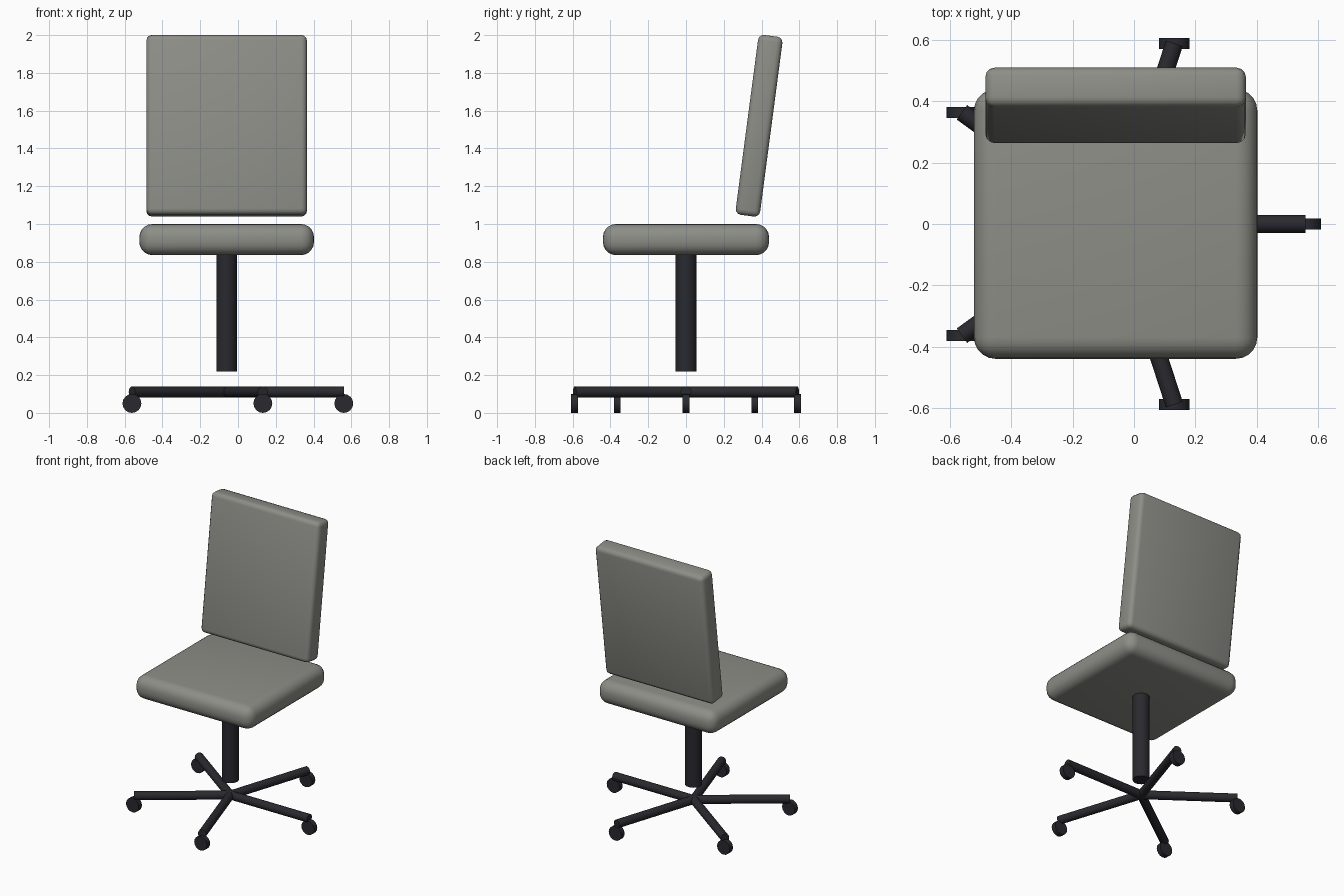
import bpy
from math import radians, cos, sin, pi

if "Cube" in bpy.data.objects:
    bpy.data.objects.remove(bpy.data.objects["Cube"])

CX = -0.06  # chair axis


def material(name, color):
    m = bpy.data.materials.new(name)
    m.diffuse_color = color
    m.use_nodes = True
    m.node_tree.nodes["Principled BSDF"].inputs["Base Color"].default_value = m.diffuse_color
    return m


fabric = material("grey_fabric", (0.27, 0.27, 0.245, 1))
dark = material("dark_metal", (0.022, 0.022, 0.028, 1))


def finish(ob, name, mat, angle=35):
    ob.name = name
    ob.data.materials.append(mat)
    bpy.ops.object.shade_smooth_by_angle(angle=radians(angle))
    return ob


def cushion(name, size, loc, tilt, bevel, segments):
    bpy.ops.mesh.primitive_cube_add(size=1)
    ob = bpy.context.object
    ob.scale = size
    bpy.ops.object.transform_apply(location=False, rotation=False, scale=True)
    mod = ob.modifiers.new("rounding", 'BEVEL')
    mod.width, mod.segments = bevel, segments
    bpy.ops.object.modifier_apply(modifier=mod.name)
    ob.location = loc
    ob.rotation_euler = (tilt, 0, 0)
    return finish(ob, name, fabric)


def cylinder(name, radius, depth, loc, rot=(0, 0, 0), sides=16):
    bpy.ops.mesh.primitive_cylinder_add(vertices=sides, radius=radius,
                                        depth=depth, location=loc, rotation=rot)
    return finish(bpy.context.object, name, dark)


# Cushions
cushion("seat", (0.925, 0.88, 0.165), (CX, 0, 0.9175), 0, 0.07, 5)
cushion("backrest", (0.85, 0.13, 0.96), (CX, 0.387, 1.52), radians(-7.5), 0.03, 3)

# Central column
cylinder("column", 0.055, 0.62, (CX, 0, 0.53), sides=24)

# Five-star base with casters, wheels all facing the same way
LEG = 0.62
for i in range(5):
    a = i * 2 * pi / 5
    dx, dy = cos(a), sin(a)
    cylinder(f"base_leg_{i + 1}", 0.029, LEG,
             (CX + dx * LEG / 2, dy * LEG / 2, 0.111), (0, pi / 2, a))
    cylinder(f"caster_{i + 1}", 0.05, 0.036,
             (CX + dx * LEG, dy * LEG, 0.05), (pi / 2, 0, 0))
